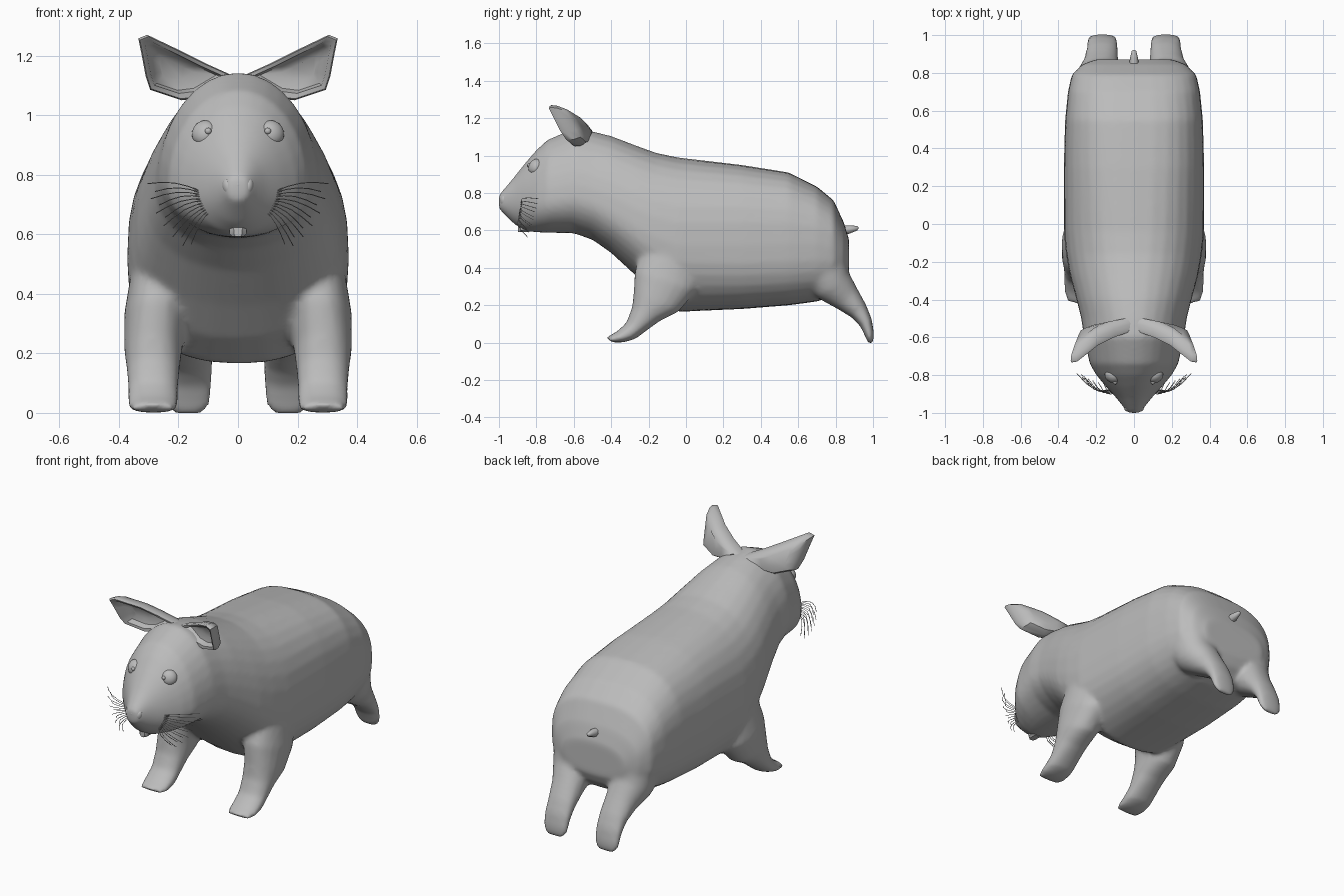
import bpy, bmesh, math
from mathutils import Vector

if "Cube" in bpy.data.objects:
    bpy.data.objects.remove(bpy.data.objects["Cube"])

GREY = bpy.data.materials.new("soft grey")
GREY.diffuse_color = (0.5, 0.5, 0.5, 1)
GREY.use_nodes = True
GREY.node_tree.nodes["Principled BSDF"].inputs["Base Color"].default_value = GREY.diffuse_color


def add_object(name, bm, smooth=40):
    bmesh.ops.recalc_face_normals(bm, faces=bm.faces)
    me = bpy.data.meshes.new(name)
    bm.to_mesh(me)
    bm.free()
    ob = bpy.data.objects.new(name, me)
    bpy.context.collection.objects.link(ob)
    me.materials.append(GREY)
    bpy.ops.object.select_all(action='DESELECT')
    ob.select_set(True)
    bpy.context.view_layer.objects.active = ob
    if smooth:
        bpy.ops.object.shade_smooth_by_angle(angle=math.radians(smooth))
    return ob


def loft(bm, rings):
    """Skin closed rings of equal size and cap both ends."""
    vs = [[bm.verts.new(p) for p in r] for r in rings]
    n = len(vs[0])
    for a, b in zip(vs, vs[1:]):
        for i in range(n):
            bm.faces.new((a[i], a[(i + 1) % n], b[(i + 1) % n], b[i]))
    bm.faces.new(vs[0])
    bm.faces.new(vs[-1])


def power(v, n):
    return math.copysign(abs(v) ** (2 / n), v)


# Trunk and head: y, bottom, top, half width, widest height, roundness
TRUNK = [
    (-1.0, .715, .79, .035, .755, 2.5), (-.97, .685, .825, .055, .755, 2.2),
    (-.92, .635, .885, .095, .75, 2), (-.86, .597, .96, .15, .75, 2),
    (-.80, .59, 1.03, .20, .75, 2), (-.74, .588, 1.085, .235, .76, 2),
    (-.60, .585, 1.145, .265, .78, 2), (-.50, .55, 1.13, .28, .75, 2),
    (-.40, .48, 1.105, .305, .70, 2.1), (-.27, .36, 1.055, .34, .62, 2.2),
    (-.16, .25, 1.015, .36, .56, 2.3), (-.04, .165, .99, .372, .52, 2.4),
    (.30, .18, .95, .372, .52, 2.6), (.55, .20, .91, .365, .53, 2.7),
    (.70, .22, .835, .35, .53, 2.7), (.79, .25, .76, .33, .51, 2.7),
    (.845, .30, .64, .275, .47, 2.6), (.872, .36, .55, .2, .45, 2.4)]


def trunk_ring(y, zb, zt, hw, zw, n, count=32):
    ring = []
    for i in range(count):
        t = 2 * math.pi * i / count
        s = power(math.sin(t), n)
        ring.append((hw * power(math.cos(t), n), y, zw + s * ((zt - zw) if s > 0 else (zw - zb))))
    return ring


def leg_rings(path, side):
    """Each entry: front edge (y, z), back edge (y, z), centre x, half width."""
    rings = []
    for y0, z0, y1, z1, x, w in path:
        a, b = Vector((0, y0, z0)), Vector((0, y1, z1))
        rings.append([(a + b) / 2 + (b - a) / 2 * math.cos(t) + Vector((side * x + w * power(math.sin(t), 2.3), 0, 0))
                      for t in [2 * math.pi * i / 20 for i in range(20)]])
    return rings


FRONT_LEG = [
    (-.22, .56, .08, .50, .25, .10), (-.275, .38, .06, .28, .275, .108),
    (-.28, .27, -.04, .165, .285, .098), (-.288, .19, -.14, .115, .285, .09),
    (-.32, .105, -.21, .065, .285, .085), (-.37, .06, -.27, .02, .285, .087),
    (-.412, .036, -.33, .002, .285, .083), (-.43, .024, -.39, .0, .285, .07)]
HIND_LEG = [
    (.58, .36, .85, .50, .2, .13), (.70, .24, .872, .375, .19, .115),
    (.81, .18, .913, .295, .175, .092), (.885, .135, .962, .205, .168, .084),
    (.93, .09, .992, .13, .168, .083), (.955, .04, 1.004, .06, .168, .08),
    (.97, .005, 1.004, .02, .168, .068), (.98, -.006, 1.0, .0, .168, .045)]

# Fused body: trunk and four legs blended into one skin
bm = bmesh.new()
loft(bm, [trunk_ring(*s) for s in TRUNK])
for side in (-1, 1):
    loft(bm, leg_rings(FRONT_LEG, side))
    loft(bm, leg_rings(HIND_LEG, side))
body = add_object("body", bm, 0)
rm = body.modifiers.new("fuse", 'REMESH')
rm.mode = 'VOXEL'
rm.voxel_size = .014
rm.use_smooth_shade = True
sm = body.modifiers.new("blend", 'SMOOTH')
sm.factor = .5
sm.iterations = 7

# Ears: dished leaf shapes, x z y of the rim
EAR = [(.0, 1.125, -.55), (.10, 1.17, -.585), (.19, 1.215, -.63), (.305, 1.27, -.72),
       (.335, 1.258, -.725), (.325, 1.21, -.70), (.31, 1.13, -.66), (.295, 1.085, -.63),
       (.19, 1.05, -.59), (.11, 1.06, -.575)]


def ear_ring(side, scale, dy):
    pts = [Vector((side * x, y, z)) for x, z, y in EAR]
    c = Vector((side * .23, -.65, 1.155))
    return [c + (p - c) * scale + Vector((0, dy, 0)) for p in pts]


for side, label in ((-1, "left"), (1, "right")):
    bm = bmesh.new()
    loft(bm, [ear_ring(side, s, d) for s, d in
              ((.35, .055), (.68, .035), (.78, -.004), (.95, -.012), (1, 0), (.97, .03), (.8, .07), (.45, .09))])
    add_object(label + "_ear", bm, 50)


def ball(name, loc, scale, rot=(0, 0, 0)):
    bm = bmesh.new()
    bmesh.ops.create_uvsphere(bm, u_segments=20, v_segments=12, radius=1)
    ob = add_object(name, bm, 60)
    ob.location, ob.scale, ob.rotation_euler = loc, scale, rot


# Eyes with raised pupils, and nostril lobes
for side, label in ((-1, "left"), (1, "right")):
    ball(label + "_eye", (side * .113, -.805, .94), (.044, .034, .044), (-.4, 0, side * .5))
    ball(label + "_pupil", (side * .100, -.840, .947), (.011, .009, .011))
    ball(label + "_nostril", (side * .031, -.972, .757), (.02, .022, .032), (0, side * .3, 0))

# Nose bridge tip
ball("nose", (0, -.978, .765), (.03, .022, .022))
ball("nose_base", (0, -.972, .725), (.013, .018, .028))

# Tooth under the muzzle
bm = bmesh.new()
loft(bm, [[(x * w, y, z) for x, y in ((-1, -.885), (-.5, -.897), (.5, -.897), (1, -.885), (1, -.84), (-1, -.84))]
          for w, z in ((.018, .592), (.028, .602), (.029, .628), (.022, .648))])
add_object("tooth", bm, 30)

# Tail stub
bm = bmesh.new()
loft(bm, [[(r * math.cos(t), y, z + r * math.sin(t)) for t in [math.pi * i / 4 for i in range(8)]]
          for y, r, z in ((.83, .026, .60), (.875, .022, .605), (.915, .012, .612), (.922, .004, .614))])
add_object("tail", bm, 60)


def strand(name, lines, radius):
    cu = bpy.data.curves.new(name, 'CURVE')
    cu.dimensions = '3D'
    cu.bevel_depth = radius
    cu.bevel_resolution = 0
    for pts in lines:
        sp = cu.splines.new('POLY')
        sp.points.add(len(pts) - 1)
        for p, co in zip(sp.points, pts):
            p.co = (*co, 1)
    cu.materials.append(GREY)
    bpy.context.collection.objects.link(bpy.data.objects.new(name, cu))


# Whiskers: fanned out in two rows from each cheek
for side, label in ((-1, "left"), (1, "right")):
    lines = []
    for i in range(12):
        f = i / 11
        a = math.radians(8 - 68 * f)
        root = Vector((side * (.125 - .03 * f), -.875, .745 - .07 * f))
        length = .18 - .035 * f - .02 * (i % 2)
        lines.append([root + Vector((side * math.cos(a) * length * u, (.085 - .06 * f) * u - .04 * math.sin(u * math.pi),
                                     math.sin(a) * length * u + .015 * math.sin(u * math.pi)))
                      for u in (0, .25, .5, .75, 1)])
    strand(label + "_whiskers", lines, .0016)
